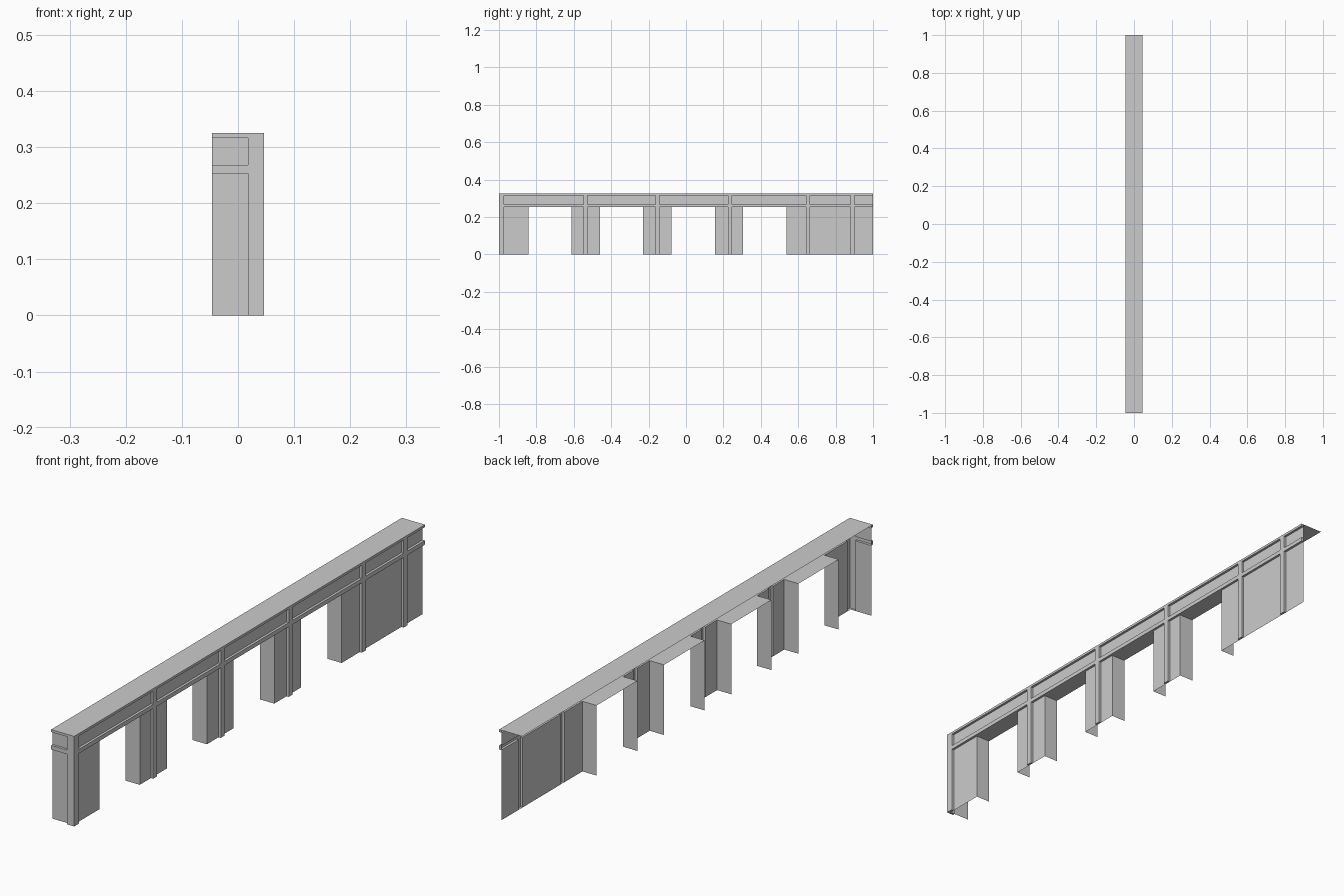
import bpy

if "Cube" in bpy.data.objects:
    bpy.data.objects.remove(bpy.data.objects["Cube"])

X0, X1 = -0.046, 0.046        # back edge and front face of the facade
H = 0.325                     # total height
D = 0.009                     # how far the trim stands proud of the panels
OPEN_TOP = 0.253
JAMB_BACK = -0.02
BANDS = [(OPEN_TOP, 0.268), (0.316, H)]
OPENINGS = [(-0.842, -0.613), (-0.459, -0.23), (-0.078, 0.154), (0.305, 0.538)]


def make_object(name, quads):
    index, faces = {}, []
    for q in quads:
        faces.append([index.setdefault(tuple(round(c, 5) for c in p), len(index)) for p in q])
    mesh = bpy.data.meshes.new(name)
    mesh.from_pydata(list(index), [], faces)
    ob = bpy.data.objects.new(name, mesh)
    bpy.context.collection.objects.link(ob)
    return ob


def inside(v, spans):
    return any(a < v < b for a, b in spans)


def relief(name, u0, u1, strips, holes, place, corner_at_start):
    """Panelled wall: raised bands and strips, recessed panels, open doorways."""
    us = sorted({u0, u1, *[v for s in strips + holes for v in s]})
    zs = sorted({0.0, H, *[v for b in BANDS for v in b]})
    nu, nz = len(us) - 1, len(zs) - 1

    def raised(i, j):
        if not (0 <= i < nu and 0 <= j < nz):
            return False
        return (inside((us[i] + us[i + 1]) / 2, strips)
                or inside((zs[j] + zs[j + 1]) / 2, BANDS))

    quads = []
    for i in range(nu):
        for j in range(nz):
            a, b, c, d = us[i], us[i + 1], zs[j], zs[j + 1]
            up = raised(i, j)
            if d <= OPEN_TOP and inside((a + b) / 2, holes):
                continue
            t = 0 if up else D
            quads.append([place(a, c, t), place(b, c, t), place(b, d, t), place(a, d, t)])
            if not up:
                continue
            # returns at the edges of the raised trim
            sides = [(i + 1, j, (b, c), (b, d)), (i, j - 1, (b, c), (a, c)),
                     (i, j + 1, (a, d), (b, d)), (i - 1, j, (a, d), (a, c))]
            for ni, nj, p, q in sides:
                at_corner = ni < 0 if corner_at_start else ni >= nu
                if raised(ni, nj) or nj >= nz or at_corner:
                    continue
                quads.append([place(*p, 0), place(*p, D), place(*q, D), place(*q, 0)])
    return make_object(name, quads)


# long facade with corner pier and pilasters
pilasters = [(c - 0.011, c + 0.011) for c in (-0.538, -0.153, 0.235, 0.652, 0.89)]
relief("long_facade", -1, 1, [(-1, -0.973)] + pilasters, OPENINGS,
       lambda u, z, t: (X1 - t, u, z), True)

# short end wall
relief("end_wall", X0, X1, [(0.018, X1)], [],
       lambda u, z, t: (u, -1 + t, z), False)

# flat roof
make_object("roof", [[(X0, -1, H), (X1, -1, H), (X1, 1, H), (X0, 1, H)]])

# door linings: two jambs and a soffit per opening
for n, (a, b) in enumerate(OPENINGS):
    f, k, t = X1 - D, JAMB_BACK, OPEN_TOP
    make_object(f"opening_lining_{n + 1}", [
        [(f, a, 0), (f, a, t), (k, a, t), (k, a, 0)],
        [(f, a, t), (f, b, t), (k, b, t), (k, a, t)],
        [(f, b, t), (f, b, 0), (k, b, 0), (k, b, t)]])
